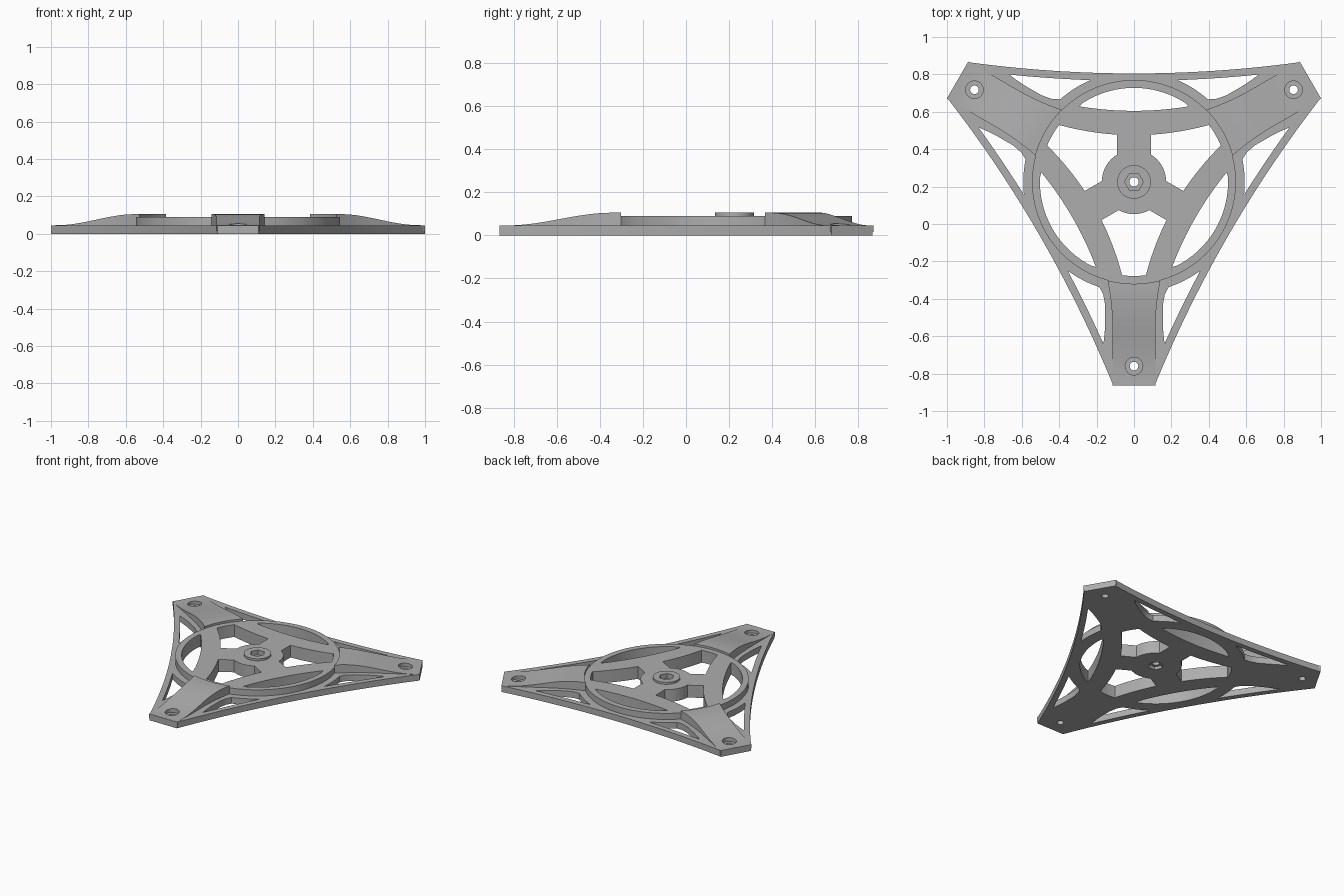
import bpy, bmesh
from math import sin, cos, pi, radians, atan2, hypot, sqrt
from mathutils import Matrix, Vector

if "Cube" in bpy.data.objects:
    bpy.data.objects.remove(bpy.data.objects["Cube"], do_unlink=True)

CENTER = Vector((0, 0.225, 0))
PLATE_Z, DISC_Z, ARM_Z = 0.045, 0.09, 0.105
RING_R, RIM_R, TIP_R, SCREW_R = 0.545, 0.503, 1.09, 0.985

grey = bpy.data.materials.new("plain grey")
grey.use_nodes = True
grey.diffuse_color = (0.42, 0.42, 0.42, 1)
grey.node_tree.nodes["Principled BSDF"].inputs["Base Color"].default_value = grey.diffuse_color


def finish(bm, name):
    bmesh.ops.recalc_face_normals(bm, faces=bm.faces)
    bmesh.ops.translate(bm, vec=CENTER, verts=bm.verts)
    mesh = bpy.data.meshes.new(name)
    bm.to_mesh(mesh)
    bm.free()
    mesh.materials.append(grey)
    ob = bpy.data.objects.new(name, mesh)
    bpy.context.collection.objects.link(ob)
    return ob


def smooth(ob):
    bpy.ops.object.select_all(action='DESELECT')
    ob.select_set(True)
    bpy.context.view_layer.objects.active = ob
    bpy.ops.object.shade_smooth_by_angle(angle=radians(30))


def slab(name, loops, z0, z1):
    """Flat plate: the first loop is the outline, the others are holes."""
    bm = bmesh.new()
    edges = []
    for loop in loops:
        vs = [bm.verts.new((x, y, z0)) for x, y in loop]
        edges += [bm.edges.new((vs[i - 1], vs[i])) for i in range(len(vs))]
    bmesh.ops.triangle_fill(bm, edges=edges, use_beauty=True, normal=(0, 0, 1))
    ext = bmesh.ops.extrude_face_region(bm, geom=bm.faces[:])
    top = [g for g in ext["geom"] if isinstance(g, bmesh.types.BMVert)]
    bmesh.ops.translate(bm, vec=(0, 0, z1 - z0), verts=top)
    return finish(bm, name)


def arc(r, a0, a1, n):
    return [(r * cos(a0 + (a1 - a0) * i / n), r * sin(a0 + (a1 - a0) * i / n)) for i in range(n + 1)]


def circle(r, n=96):
    return arc(r, 0, 2 * pi, n)[:-1]


def bow(base, bend, x0, x1, n):
    xs = [x0 + (x1 - x0) * i / n for i in range(n + 1)]
    return [(x, base + bend * x * x) for x in xs]


def turn(loop, k):
    c, s = cos(k * 2 * pi / 3), sin(k * 2 * pi / 3)
    return [(x * c - y * s, x * s + y * c) for x, y in loop]


def thrice(loop):
    return [turn(loop, k) for k in range(3)]


def on_arm(r, side):
    c, s = cos(pi / 6), sin(pi / 6)
    return (r * c - side * s, r * s + side * c)


# Outer outline: three bowed sides with clipped tips
outline = sum(thrice(bow(0.58, 0.0765, 0.888, -0.888, 32)), [])

# Slim opening between rail, ring flange and arm, mirrored on each side
neck = [on_arm(r, s) for r, s in
        ((0.82, 0.158), (0.76, 0.154), (0.66, 0.154), (0.6, 0.165), (0.563, 0.185))]
slot = bow(0.54, 0.0765, 0.235, 0.667, 10) + neck
slot += arc(0.592, atan2(neck[-1][1], neck[-1][0]), atan2(0.544, 0.235), 8)[1:-1]
slots = thrice(slot) + thrice([(-x, y) for x, y in slot])

# Lens opening outside each curved band
lens = bow(0.38, 0.28, -0.292, 0.292, 16) + arc(RIM_R, radians(54.3), radians(125.7), 24)[1:-1]

# Opening along each arm, between two spokes
half = arc(0.172, pi / 6, atan2(0.147, 0.09), 6) + bow(0.25, 0.34, 0.09, 0.397, 10)
half += arc(RIM_R, atan2(0.307, 0.398), pi / 6, 4)
mirrored = [(hypot(x, y) * cos(pi / 3 - atan2(y, x)), hypot(x, y) * sin(pi / 3 - atan2(y, x)))
            for x, y in half]
window = half + mirrored[-2:0:-1]

base = slab("base_plate", [outline, circle(RING_R)] + slots, 0, PLATE_Z)
hexagon = circle(0.05, 6)
disc = slab("spoked_disc", [circle(RING_R), hexagon] + thrice(lens) + thrice(window), 0, DISC_Z)
boss = slab("hub_boss", [circle(0.09, 48), hexagon], DISC_Z, ARM_Z)
socket = slab("hub_socket_floor", [hexagon, circle(0.025, 24)], 0.02, 0.07)


def arm_height(r):
    t = min(max((r - 0.56) / 0.5, 0), 1)
    return 0.0458 + (ARM_Z - 0.0458) * (1 + cos(pi * t)) / 2


# Ramped arms: start at the ring and sink towards the tips
def ramp(name, k):
    bm = bmesh.new()
    rows, cols = 32, 8
    grid = []
    for i in range(rows + 1):
        t = i / rows
        width = 0.115 + 0.026 * max(0, 1 - t / 0.45) ** 2
        row = []
        for j in range(cols + 1):
            side = width * (2 * j / cols - 1)
            start = sqrt(RING_R ** 2 - side ** 2)
            r = start + (TIP_R - 0.002 - start) * t
            x, y = turn([on_arm(r, side)], k)[0]
            row.append([bm.verts.new((x, y, z)) for z in (0.015, arm_height(r))])
        grid.append(row)
    for i in range(rows):
        for j in range(cols):
            for layer in (0, 1):
                bm.faces.new([grid[a][b][layer] for a, b in
                              ((i, j), (i + 1, j), (i + 1, j + 1), (i, j + 1))])
    border = [grid[0][j] for j in range(cols)] + [grid[i][cols] for i in range(rows)]
    border += [grid[rows][j] for j in range(cols, 0, -1)] + [grid[i][0] for i in range(rows, 0, -1)]
    for n, here in enumerate(border):
        back = border[n - 1]
        bm.faces.new((back[0], here[0], here[1], back[1]))
    return finish(bm, name)


arms = [ramp(n, k) for k, n in enumerate(("left_arm", "right_arm", "front_arm"))]

# Stepped cutter for the screw holes in the tips
bm = bmesh.new()
profile = [(0, -0.1), (0.023, -0.1), (0.023, 0.025), (0.047, 0.025), (0.047, 0.2), (0, 0.2)]
for k in range(3):
    x, y = turn([on_arm(SCREW_R, 0)], k)[0]
    vs = [bm.verts.new((x + r, y, z)) for r, z in profile]
    es = [bm.edges.new(p) for p in zip(vs, vs[1:])]
    bmesh.ops.spin(bm, geom=vs + es, cent=(x, y, 0), axis=(0, 0, 1), angle=2 * pi, steps=32)
bmesh.ops.remove_doubles(bm, verts=bm.verts, dist=0.0002)
cutter = finish(bm, "screw_hole_cutter")
cutter.hide_render = True

for ob in [base] + arms:
    mod = ob.modifiers.new("screw holes", 'BOOLEAN')
    mod.operation, mod.solver, mod.object = 'DIFFERENCE', 'EXACT', cutter
    bpy.context.view_layer.objects.active = ob
    bpy.ops.object.modifier_apply(modifier=mod.name)
bpy.data.objects.remove(cutter, do_unlink=True)

for ob in [base, disc, boss, socket] + arms:
    smooth(ob)
